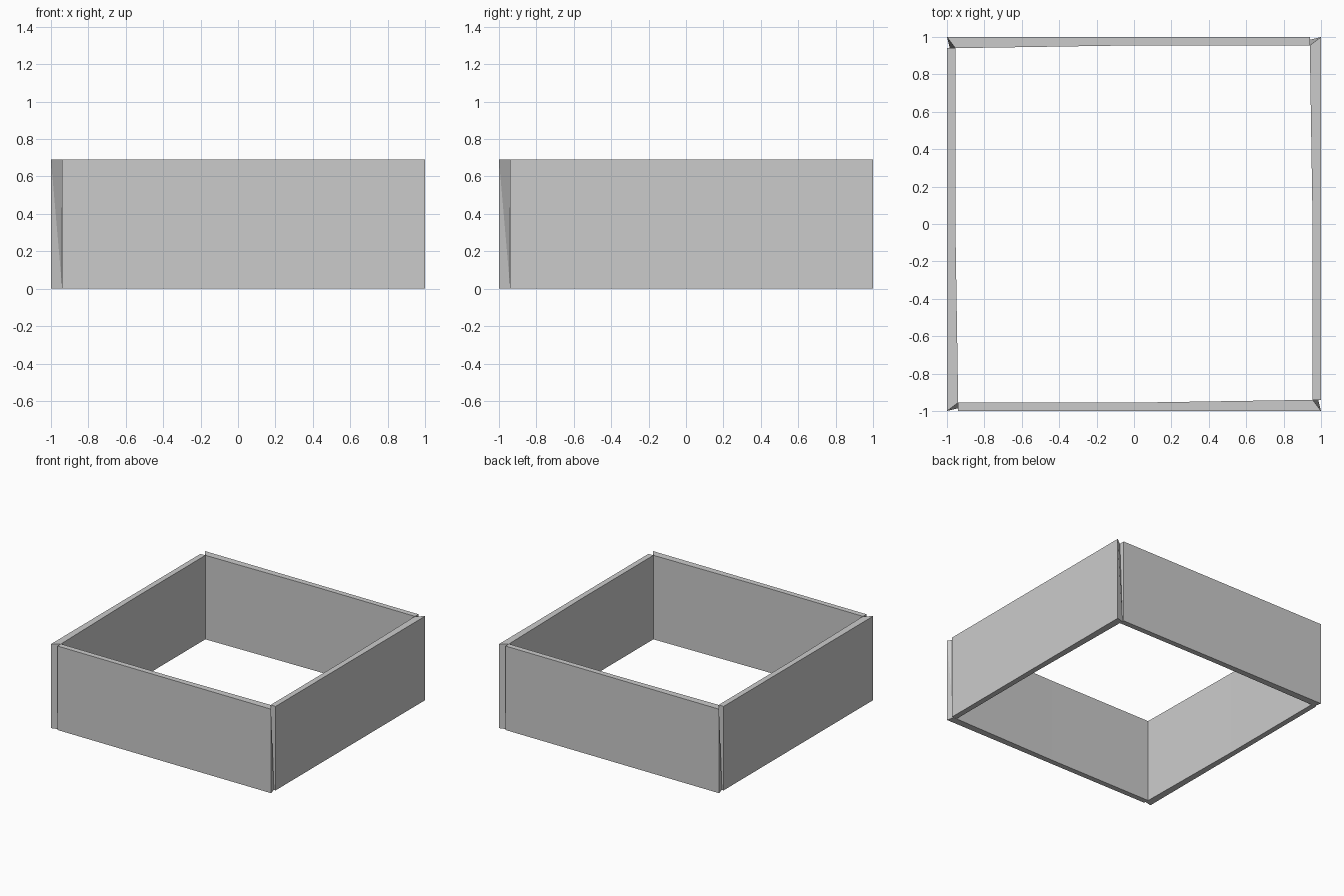
import bpy, bmesh
from mathutils import Matrix
from math import pi

if "Cube" in bpy.data.objects:
    bpy.data.objects.remove(bpy.data.objects["Cube"])

H = 0.69

# Plan outline of one wall: straight first half, slight flare to the mitred far end
top = [(-0.94, -1), (1, -1), (0.955, -0.94), (0, -0.955), (-0.94, -0.955)]
bottom = list(top)
bottom[2] = (0.985, -0.94)  # twisted mitre leaves a sliver at the base


def wall(name, turn):
    bm = bmesh.new()
    lo = [bm.verts.new((x, y, 0)) for x, y in bottom]
    hi = [bm.verts.new((x, y, H)) for x, y in top]
    bm.faces.new(lo[::-1])
    bm.faces.new(hi)
    for i in range(5):
        j = (i + 1) % 5
        if i in (1, 2):  # twisted faces are split along a diagonal
            a, b = (i, j) if i == 1 else (j, i)
            bm.faces.new((lo[i], lo[j], hi[a]))
            bm.faces.new((hi[i], lo[b], hi[j]))
        else:
            bm.faces.new((lo[i], lo[j], hi[j], hi[i]))
    bmesh.ops.recalc_face_normals(bm, faces=bm.faces[:])
    bm.transform(Matrix.Rotation(turn * pi / 2, 4, 'Z'))
    mesh = bpy.data.meshes.new(name)
    bm.to_mesh(mesh)
    bm.free()
    bpy.context.collection.objects.link(bpy.data.objects.new(name, mesh))


# Four walls in a pinwheel
for k, name in enumerate(("front_wall", "right_wall", "back_wall", "left_wall")):
    wall(name, k)
